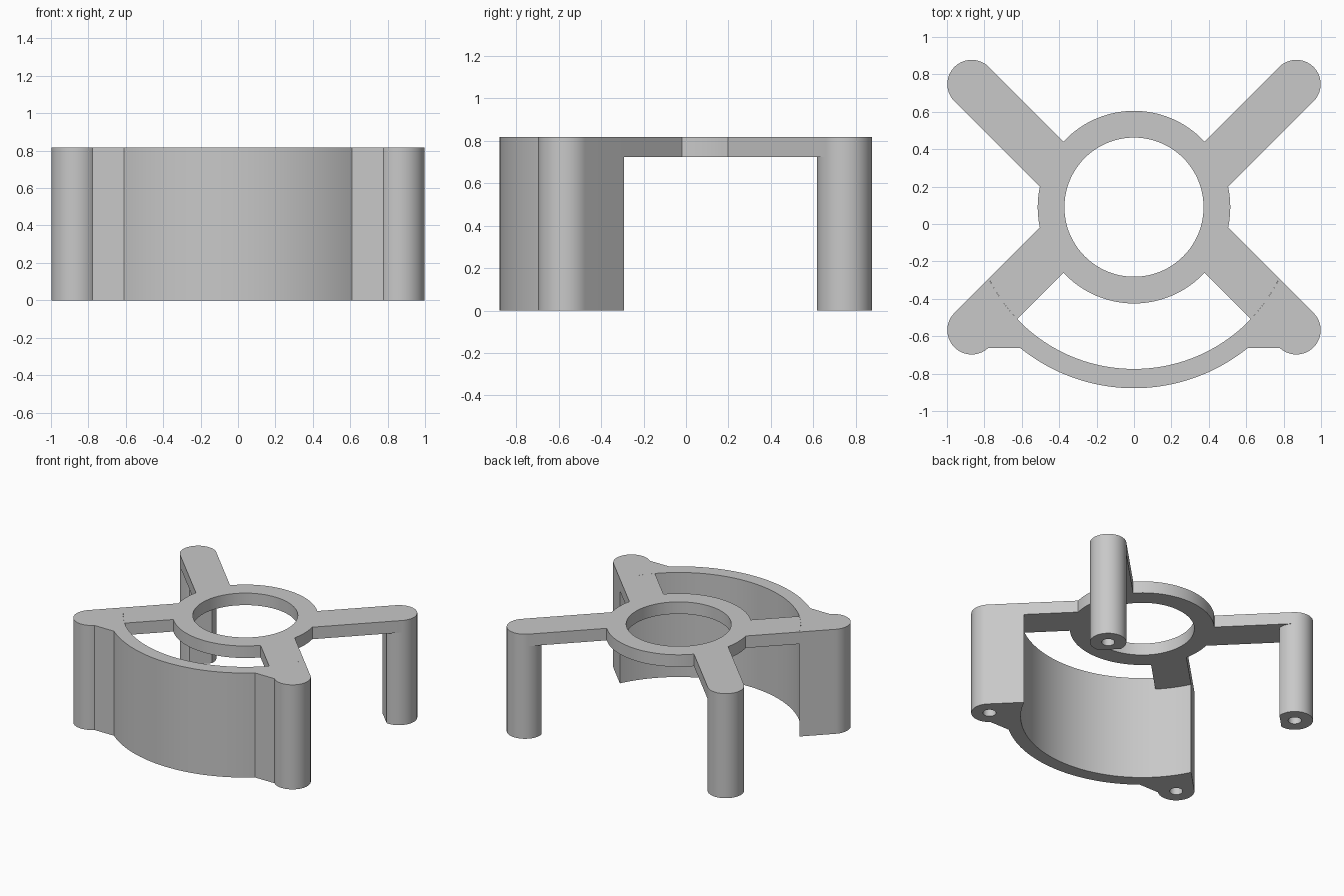
import bpy, bmesh
from math import sin, cos, asin, radians, degrees, sqrt, acos

# Remove the default cube
cube = bpy.data.objects.get("Cube")
if cube:
    bpy.data.objects.remove(cube, do_unlink=True)

# Main dimensions
TOP, UNDERSIDE = 0.817, 0.723
CENTRE_Y = 0.09
RING_IN, RING_OUT = 0.372, 0.515
WALL_IN, WALL_OUT = 0.865, 0.968
POST_X, POST_Y, POST_R = 0.868, 0.6575, 0.13
HOLE_R, HOLE_DEPTH = 0.047, 0.44
POST_FLAT = 0.1025      # inward distance of the flat on each back post
WEB_Y = 0.752           # flat web joining wall and front posts

# Distances of the two arm edges from the ring centre
arm_offset = (POST_Y - POST_X) / sqrt(2)
EDGE_IN, EDGE_OUT = arm_offset + POST_R, arm_offset - POST_R

mat = bpy.data.materials.new("light_grey")
mat.use_nodes = True
GREY = (0.58, 0.58, 0.58, 1.0)
mat.diffuse_color = GREY
mat.node_tree.nodes["Principled BSDF"].inputs["Base Color"].default_value = GREY


def arc(cx, cy, r, start, end, step=4):
    """Points on an arc, angles in degrees."""
    n = max(2, round(abs(end - start) / step))
    angles = [radians(start + (end - start) * i / n) for i in range(n + 1)]
    return [(cx + r * cos(a), cy + r * sin(a)) for a in angles]


def edge_angle(offset, r):
    """Angle at which an arm edge crosses a circle about the ring centre."""
    return 45 + degrees(asin(offset / r))


def prism(bm, outline, z0, z1, sx=1, sy=1):
    """Extrude an outline between two heights, optionally mirrored."""
    face = bm.faces.new([bm.verts.new((x * sx, y * sy + CENTRE_Y, z0)) for x, y in outline])
    ext = bmesh.ops.extrude_face_region(bm, geom=[face], use_keep_orig=True)
    for v in ext["geom"]:
        if isinstance(v, bmesh.types.BMVert):
            v.co.z = z1


def remove_seams(bm):
    """Drop the inner walls where mirrored pieces meet, then weld them."""
    seams = [f for f in bm.faces
             if all(abs(v.co.x) < 1e-5 for v in f.verts)
             or all(abs(v.co.y - CENTRE_Y) < 1e-5 for v in f.verts)]
    bmesh.ops.delete(bm, geom=seams, context="FACES")
    bmesh.ops.remove_doubles(bm, verts=bm.verts[:], dist=1e-5)


def make_object(name, bm):
    bmesh.ops.recalc_face_normals(bm, faces=bm.faces[:])
    mesh = bpy.data.meshes.new(name)
    bm.to_mesh(mesh)
    bm.free()
    mesh.materials.append(mat)
    obj = bpy.data.objects.new(name, mesh)
    bpy.context.collection.objects.link(obj)
    return obj


def activate(obj):
    bpy.ops.object.select_all(action="DESELECT")
    obj.select_set(True)
    bpy.context.view_layer.objects.active = obj


# Ring with four arms: back arms end in round caps, front arms at the wall
back_cap = arc(POST_X, POST_Y, POST_R, 135, -45)
front_cap = arc(0, 0, WALL_IN, edge_angle(EDGE_IN, WALL_IN), edge_angle(EDGE_OUT, WALL_IN))
bm = bmesh.new()
for cap, sy in ((back_cap, 1), (front_cap, -1)):
    quarter = (arc(0, 0, RING_IN, 0, 90)
               + arc(0, 0, RING_OUT, 90, edge_angle(EDGE_IN, RING_OUT))
               + cap
               + arc(0, 0, RING_OUT, edge_angle(EDGE_OUT, RING_OUT), 0))
    for sx in (1, -1):
        prism(bm, quarter, UNDERSIDE, TOP, sx, sy)
remove_seams(bm)
ring_frame = make_object("ring_and_arms", bm)

# Curved front wall with its two corner posts
web_angle = 180 - degrees(asin((WEB_Y - POST_Y) / POST_R))
half_wall = (arc(0, 0, WALL_OUT, 90, degrees(asin(WEB_Y / WALL_OUT)), 2)
             + arc(POST_X, POST_Y, POST_R, web_angle, -45)
             + arc(0, 0, WALL_IN, edge_angle(EDGE_OUT, WALL_IN), 90, 2))
bm = bmesh.new()
for sx in (1, -1):
    prism(bm, half_wall, 0, TOP, sx, -1)
remove_seams(bm)
front_wall = make_object("front_wall", bm)

# Back posts, round with one flat facing along the arm
flat = degrees(acos(POST_FLAT / POST_R))
post_outline = arc(POST_X, POST_Y, POST_R, 225 + flat, 585 - flat)
back_posts = []
for sx, side in ((1, "left"), (-1, "right")):
    bm = bmesh.new()
    prism(bm, post_outline, 0, UNDERSIDE, sx)
    back_posts.append(make_object("back_post_" + side, bm))

# Screw holes from below
bm = bmesh.new()
hole = arc(POST_X, POST_Y, HOLE_R, 0, 345, 15)
for sx in (1, -1):
    for sy in (1, -1):
        prism(bm, hole, -0.1, HOLE_DEPTH, sx, sy)
cutter = make_object("screw_hole_cutter", bm)
cutter.hide_render = True
for obj in [front_wall] + back_posts:
    mod = obj.modifiers.new("screw_holes", "BOOLEAN")
    mod.operation, mod.solver, mod.object = "DIFFERENCE", "EXACT", cutter
    activate(obj)
    bpy.ops.object.modifier_apply(modifier=mod.name)
bpy.data.objects.remove(cutter, do_unlink=True)

# Smooth curves, crisp edges
for obj in [ring_frame, front_wall] + back_posts:
    activate(obj)
    bpy.ops.object.shade_smooth_by_angle(angle=radians(25))
